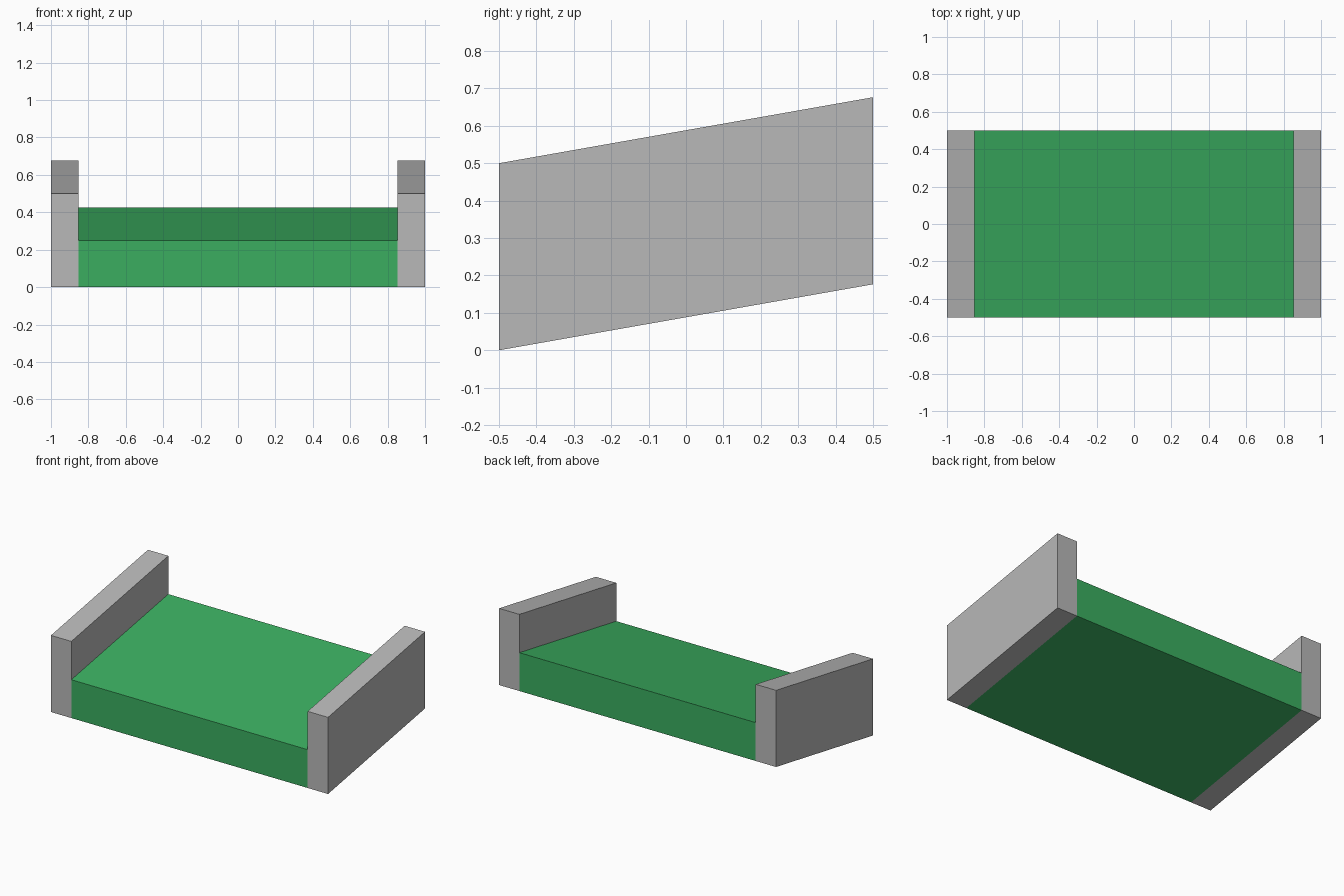
import bpy, bmesh, math

if "Cube" in bpy.data.objects:
    bpy.data.objects.remove(bpy.data.objects["Cube"])

SLOPE = math.tan(math.radians(10))  # rise towards the back


def material(name, rgb):
    m = bpy.data.materials.new(name)
    m.diffuse_color = (*rgb, 1)
    m.use_nodes = True
    m.node_tree.nodes["Principled BSDF"].inputs["Base Color"].default_value = m.diffuse_color
    return m


def ramp_block(name, x0, x1, height, mat):
    """Box one unit deep, sheared upwards along y."""
    bm = bmesh.new()
    bmesh.ops.create_cube(bm, size=1)
    for v in bm.verts:
        v.co.x = x1 if v.co.x > 0 else x0
        v.co.z = (height if v.co.z > 0 else 0) + (v.co.y + 0.5) * SLOPE
    mesh = bpy.data.meshes.new(name)
    bm.to_mesh(mesh)
    bm.free()
    mesh.materials.append(mat)
    obj = bpy.data.objects.new(name, mesh)
    bpy.context.collection.objects.link(obj)
    return obj


green = material("turf green", (0.043, 0.423, 0.117))
grey = material("wall grey", (0.479, 0.479, 0.479))

# Sloped turf between two taller side walls
INNER = 0.853
ramp_block("turf_ramp", -INNER, INNER, 0.25, green)
ramp_block("left_wall", -1, -INNER, 0.5, grey)
ramp_block("right_wall", INNER, 1, 0.5, grey)
